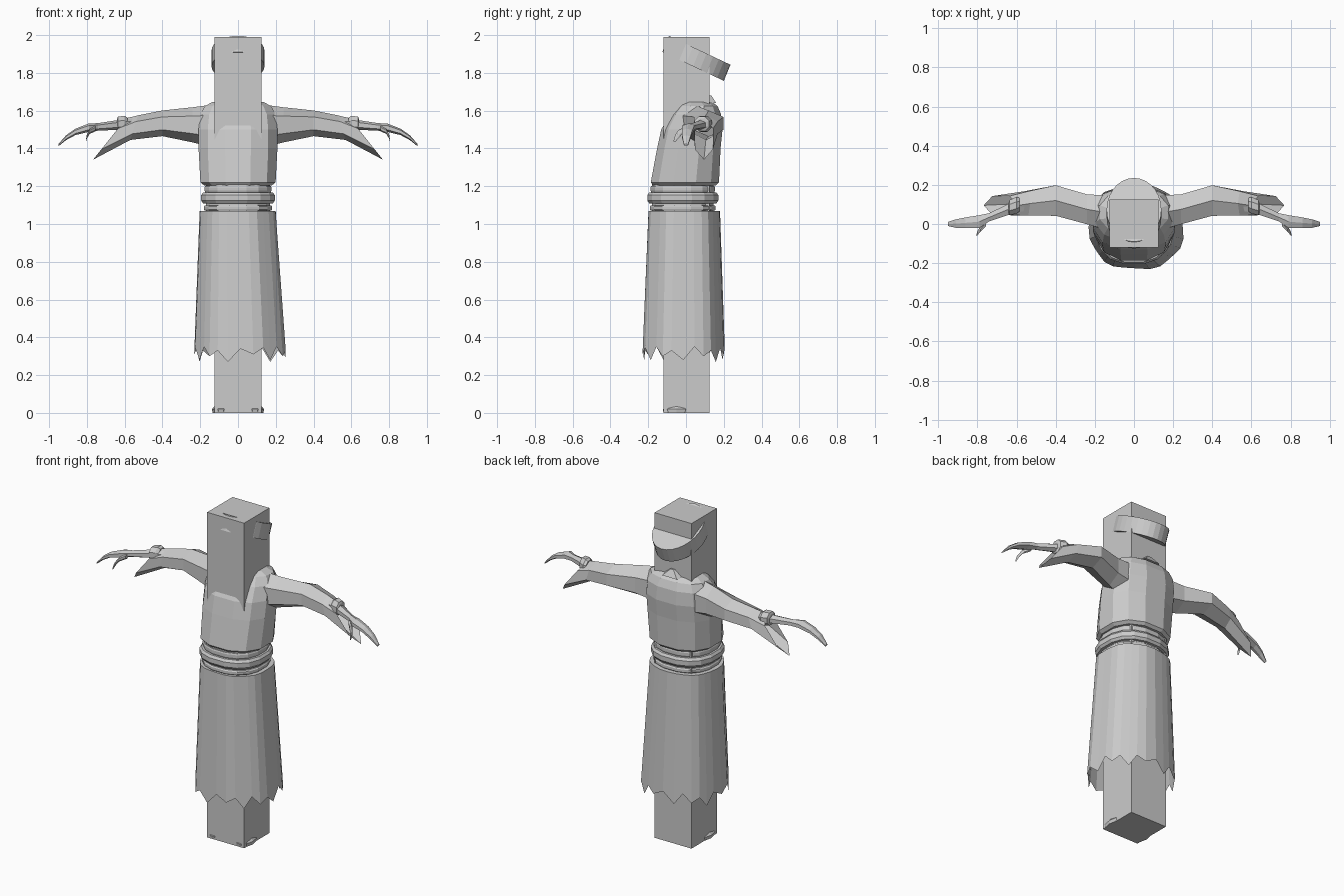
import bpy, bmesh, math
from mathutils import Matrix, Vector

if "Cube" in bpy.data.objects:
    bpy.data.objects.remove(bpy.data.objects["Cube"])


def finish(name, bm, mirror=False):
    bmesh.ops.recalc_face_normals(bm, faces=bm.faces)
    me = bpy.data.meshes.new(name)
    bm.to_mesh(me)
    bm.free()
    ob = bpy.data.objects.new(name, me)
    bpy.context.collection.objects.link(ob)
    if mirror:
        m = ob.modifiers.new("mirror", 'MIRROR')
        m.use_mirror_merge = False
    return ob


def loft(name, rings, caps=(True, True), mirror=False):
    bm = bmesh.new()
    vs = [[bm.verts.new(p) for p in r] for r in rings]
    n = len(vs[0])
    for a, b in zip(vs, vs[1:]):
        for i in range(n):
            j = (i + 1) % n
            bm.faces.new((a[i], a[j], b[j], b[i]))
    if caps[0]:
        bm.faces.new(vs[0])
    if caps[1]:
        bm.faces.new(vs[-1])
    return finish(name, bm, mirror)


def flat_ring(z, rx, y0, y1, n=12, phase=0.5, cx=0, power=0.85):
    # horizontal rounded section between y0 and y1
    cy, ry = (y0 + y1) / 2, (y1 - y0) / 2
    pts = []
    for i in range(n):
        a = math.tau * (i + phase) / n
        c, s = math.cos(a), math.sin(a)
        pts.append((cx + rx * math.copysign(abs(c) ** power, c),
                    cy + ry * math.copysign(abs(s) ** power, s), z))
    return pts


def arm_ring(x, y, z, ry, rz, slant=0, n=6):
    # section across the arm; slant pushes the lower edge outward
    return [(x - slant * math.sin(a), y + ry * math.cos(a), z + rz * math.sin(a))
            for a in (math.tau * (i + 0.5 * (n % 4 == 0)) / n + (math.pi / 6 if n == 6 else 0)
                      for i in range(n))]


# Central square post
bm = bmesh.new()
bmesh.ops.create_cube(bm, size=1, matrix=Matrix.Translation((0, 0.003, 0.995))
                      @ Matrix.Diagonal((0.25, 0.245, 1.99, 1)))
finish("post", bm)

# Tilted oval head band running through the post
up = Vector((0, 0.38, 0.925))
fwd = Vector((0, 0.905, -0.425))
c = Vector((0, 0.055, 1.877))
rings = []
for h in (-0.046, 0.046):
    rings.append([c + up * h + Vector((0.14 * math.cos(t), 0, 0)) + fwd * 0.18 * math.sin(t)
                  for t in (math.tau * i / 28 for i in range(28))])
loft("head_band", rings)

# Torso garment
loft("torso", [
    flat_ring(1.205, 0.185, -0.18, 0.165),
    flat_ring(1.22, 0.205, -0.192, 0.18),
    flat_ring(1.40, 0.215, -0.158, 0.188),
    flat_ring(1.50, 0.215, -0.136, 0.198),
    flat_ring(1.58, 0.205, -0.09, 0.19),
    flat_ring(1.625, 0.18, -0.05, 0.17),
    flat_ring(1.645, 0.14, -0.03, 0.14)])

# Nape tip of the collar
loft("collar_tip", [
    [(-0.07, 0.11, 1.64), (0.07, 0.11, 1.64), (0.05, 0.16, 1.64), (-0.05, 0.16, 1.64)],
    [(-0.015, 0.12, 1.68), (0.015, 0.12, 1.68), (0.01, 0.135, 1.68), (-0.01, 0.135, 1.68)]])

# Waist and stacked sashes
loft("waist", [flat_ring(z, 0.172, -0.182, 0.148, 16) for z in (1.06, 1.21)])
for name, z, h, g in (("sash_upper", 1.185, 0.017, 0.008),
                      ("sash_middle", 1.138, 0.029, 0.026),
                      ("sash_lower", 1.085, 0.014, 0.012)):
    loft(name, [flat_ring(z + d * h, 0.172 + g * k, -0.182 - g * k, 0.148 + g * k, 16)
                for d, k in ((-1, 0.6), (-0.5, 1), (0.5, 1), (1, 0.6))])

# Long skirt with a ragged hem
N = 28
top = flat_ring(1.07, 0.203, -0.202, 0.18, N, 0)
rim = flat_ring(1.07, 0.175, -0.185, 0.15, N, 0)
hem = flat_ring(0.31, 0.245, -0.235, 0.205, N, 0, 0.013)
ragged = (0.28, 0.35, 0.30, 0.33, 0.27, 0.34, 0.31, 0.345)
for i in range(N):
    x, y, z = hem[i]
    k = 1.0 if (i // 2) % 2 else 0.965
    hem[i] = (x * k, y * k, ragged[i % 8])
    x, y, z = top[i]
    top[i] = (x * (k + 1) / 2, y * (k + 1) / 2, z)
loft("skirt", [rim, top, hem], (False, False))

# Wide sleeves with drooping ends
loft("sleeve", [
    arm_ring(0.15, 0.06, 1.52, 0.10, 0.11),
    arm_ring(0.24, 0.075, 1.525, 0.088, 0.093),
    arm_ring(0.40, 0.12, 1.533, 0.09, 0.068),
    arm_ring(0.55, 0.105, 1.51, 0.072, 0.065, 0.02),
    arm_ring(0.68, 0.095, 1.45, 0.055, 0.11, 0.088)], (True, False), True)

# Wrist cuffs
loft("cuff", [arm_ring(x, y, 1.53, r, r, n=8) for x, y, r in
              ((0.585, 0.10, 0.036), (0.60, 0.096, 0.046),
               (0.635, 0.084, 0.042), (0.64, 0.082, 0.03))], mirror=True)

# Forearms and flattened hands
loft("hand", [
    arm_ring(0.50, 0.11, 1.53, 0.035, 0.035),
    arm_ring(0.63, 0.08, 1.525, 0.034, 0.026),
    arm_ring(0.74, 0.034, 1.514, 0.024, 0.02),
    arm_ring(0.79, 0.012, 1.510, 0.038, 0.022),
    arm_ring(0.86, 0.006, 1.488, 0.032, 0.017),
    arm_ring(0.91, 0.002, 1.457, 0.025, 0.013),
    arm_ring(0.95, 0.0, 1.418, 0.012, 0.006)], mirror=True)
loft("thumb", [
    arm_ring(0.755, 0.005, 1.505, 0.017, 0.015),
    arm_ring(0.785, -0.027, 1.490, 0.016, 0.013),
    arm_ring(0.80, -0.046, 1.465, 0.013, 0.012),
    arm_ring(0.805, -0.06, 1.44, 0.006, 0.006)], mirror=True)

# Shoe edges just showing beside the post foot
loft("shoe", [[(0.09 + r * math.cos(t), -0.05 + 1.6 * r * math.sin(t), z)
               for t in (math.tau * i / 10 for i in range(10))]
              for z, r in ((0.0, 0.045), (0.02, 0.048), (0.04, 0.03))], mirror=True)
